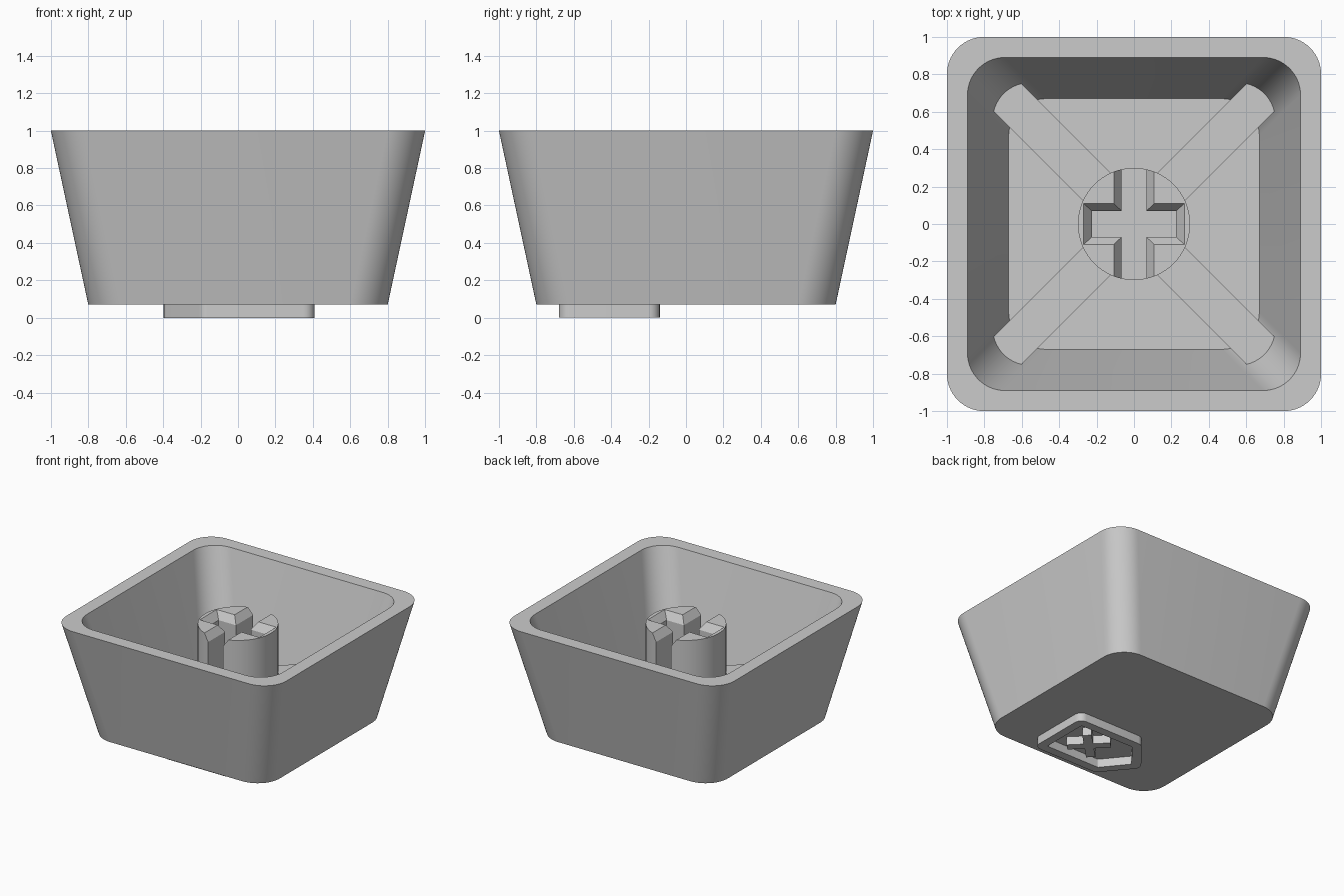
import bpy, bmesh, math
from mathutils import Matrix, Vector

if "Cube" in bpy.data.objects:
    bpy.data.objects.remove(bpy.data.objects["Cube"], do_unlink=True)

grey = bpy.data.materials.new("light grey plastic")
grey.use_nodes = True
grey.diffuse_color = (0.6, 0.6, 0.6, 1)
grey.node_tree.nodes["Principled BSDF"].inputs["Base Color"].default_value = (0.6, 0.6, 0.6, 1)


def fillet(points, radius, steps=10):
    """Round every corner of a convex outline with a true arc."""
    pts = [Vector(p) for p in points]
    out = []
    for i, p in enumerate(pts):
        a = (pts[i - 1] - p).normalized()
        b = (pts[(i + 1) % len(pts)] - p).normalized()
        half = a.angle(b) / 2
        centre = p + (a + b).normalized() * radius / math.sin(half)
        reach = radius / math.tan(half)
        start, end = p + a * reach - centre, p + b * reach - centre
        sweep = start.angle_signed(end)
        for k in range(steps + 1):
            out.append(centre + Matrix.Rotation(-sweep * k / steps, 2) @ start)
    return out


def rect(hx, hy):
    return [(hx, hy), (-hx, hy), (-hx, -hy), (hx, -hy)]


def loft(name, sections, closed=False):
    """Skin a stack of (outline, z); closed joins last to first, else caps the ends."""
    bm = bmesh.new()
    rings = [[bm.verts.new((p[0], p[1], z)) for p in outline] for outline, z in sections]
    pairs = list(zip(rings, rings[1:]))
    if closed:
        pairs.append((rings[-1], rings[0]))
    else:
        bm.faces.new(rings[0])
        bm.faces.new(rings[-1])
    for lo, hi in pairs:
        n = len(lo)
        for i in range(n):
            j = (i + 1) % n
            bm.faces.new((lo[i], lo[j], hi[j], hi[i]))
    bmesh.ops.recalc_face_normals(bm, faces=bm.faces)
    mesh = bpy.data.meshes.new(name)
    bm.to_mesh(mesh)
    bm.free()
    mesh.materials.append(grey)
    obj = bpy.data.objects.new(name, mesh)
    bpy.context.collection.objects.link(obj)
    return obj


def select(obj):
    bpy.ops.object.select_all(action='DESELECT')
    obj.select_set(True)
    bpy.context.view_layer.objects.active = obj


def smooth(obj):
    select(obj)
    bpy.ops.object.shade_smooth_by_angle(angle=math.radians(30))


def square(half):
    return fillet(rect(half, half), 0.2, 14)


# Hollow tapered shell, open at the top
smooth(loft("shell", [(square(0.8), 0.07), (square(1.0), 1.0),
                      (square(0.89), 1.0), (square(0.67), 0.15)]))

# Round stem with a chamfered cross slot
circle = [(0.3 * math.cos(math.tau * i / 64), 0.3 * math.sin(math.tau * i / 64)) for i in range(64)]
stem = loft("stem", [(circle, 0.12), (circle, 0.9)])
slots = [(rect(0.225, 0.07), rect(0.27, 0.11)), (rect(0.067, 0.4), rect(0.108, 0.4))]
for narrow, wide in slots:
    cutter = loft("slot_cutter", [(narrow, 0.45), (narrow, 0.84), (wide, 0.9), (wide, 1.0)])
    cutter.hide_render = True
    select(stem)
    mod = stem.modifiers.new("slot", 'BOOLEAN')
    mod.operation = 'DIFFERENCE'
    mod.solver = 'EXACT'
    mod.object = cutter
    bpy.ops.object.modifier_apply(modifier=mod.name)
    bpy.data.objects.remove(cutter, do_unlink=True)
smooth(stem)

# Diagonal ribs from the stem to the corners
for k, place in enumerate(("back_left", "back_right", "front_right", "front_left")):
    turn = Matrix.Rotation(math.radians(45 + 90 * k), 2)
    outline = [turn @ Vector(p) for p in ((0.25, -0.105), (1.02, -0.105), (1.02, 0.105), (0.25, 0.105))]
    loft("rib_" + place, [(outline, 0.12), (outline, 0.48)])

# Raised pointed frame on the underside
mid = -0.41


def tag(right, shoulder, tip, half, radius):
    return fillet([(right, mid + half), (shoulder, mid + half), (tip, mid),
                   (shoulder, mid - half), (right, mid - half)], radius, 6)


outer = tag(0.41, -0.19, -0.415, 0.27, 0.06)
inner = tag(0.34, -0.157, -0.32, 0.2, 0.015)
smooth(loft("underside_frame", [(outer, 0.0), (outer, 0.075), (inner, 0.075), (inner, 0.0)], closed=True))

# Raised diagonal cross inside the frame
cross = []
for k in range(4):
    turn = Matrix.Rotation(math.radians(45 + 90 * k), 2)
    cross += [turn @ Vector(p) + Vector((0.1, mid)) for p in ((0.165, -0.035), (0.165, 0.035), (0.035, 0.035))]
loft("underside_cross", [(cross, 0.0), (cross, 0.075)])
